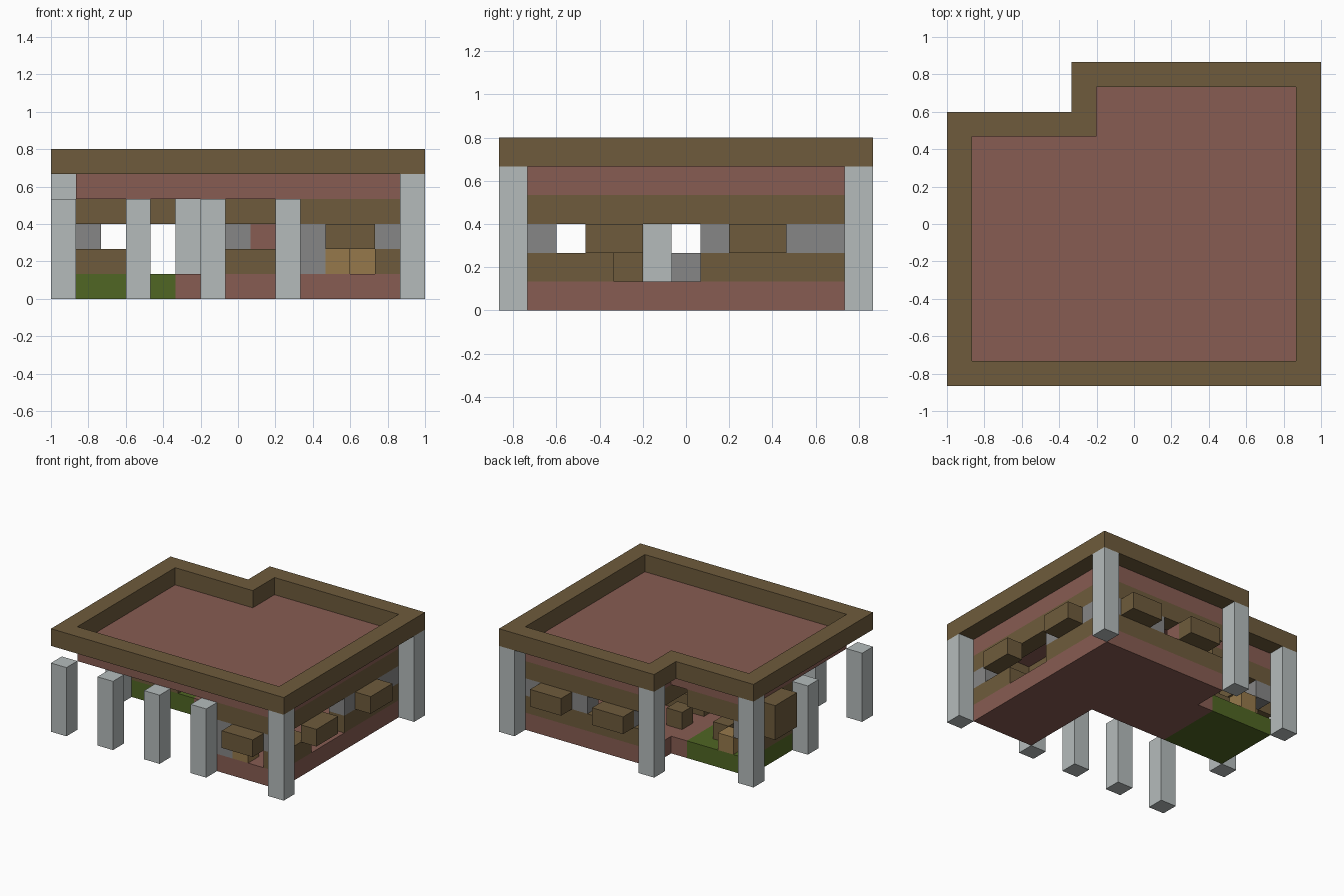
import bpy, bmesh
from mathutils import Vector

cube = bpy.data.objects.get("Cube")
if cube:
    bpy.data.objects.remove(cube)

U = 2 / 15                           # one building block
ORIGIN = Vector((-1, -6.5 * U, 0))


def material(name, rgb):
    m = bpy.data.materials.new(name)
    m.use_nodes = True
    m.diffuse_color = (*rgb, 1)
    m.node_tree.nodes["Principled BSDF"].inputs["Base Color"].default_value = (*rgb, 1)
    return m


BROWN = material("dark_wood", (0.156, 0.105, 0.045))
PINK = material("red_clay", (0.245, 0.107, 0.084))
PALE = material("pale_stone", (0.46, 0.50, 0.50))
GREY = material("grey_stone", (0.24, 0.24, 0.24))
TAN = material("light_wood", (0.305, 0.191, 0.071))
GREEN = material("grass", (0.08, 0.133, 0.017))


def span(x0, x1, y0, y1, z0, z1=None):
    """Set of block cells, ranges inclusive."""
    z1 = z0 if z1 is None else z1
    return {(x, y, z) for x in range(x0, x1 + 1)
            for y in range(y0, y1 + 1) for z in range(z0, z1 + 1)}


def build(name, mat, cells):
    """Outer skin of a set of block cells, with flat areas merged."""
    bm = bmesh.new()
    for cell in cells:
        for axis in range(3):
            for side in (0, 1):
                near = list(cell)
                near[axis] += 2 * side - 1
                if tuple(near) in cells:
                    continue
                a, b = (axis + 1) % 3, (axis + 2) % 3
                quad = []
                for da, db in ((0, 0), (1, 0), (1, 1), (0, 1)):
                    p = Vector(cell)
                    p[axis] += side
                    p[a] += da
                    p[b] += db
                    quad.append(bm.verts.new(ORIGIN + p * U))
                bm.faces.new(quad if side else quad[::-1])
    bmesh.ops.remove_doubles(bm, verts=bm.verts, dist=0.001)
    bmesh.ops.dissolve_limit(bm, angle_limit=0.01, verts=bm.verts, edges=bm.edges)
    mesh = bpy.data.meshes.new(name)
    bm.to_mesh(mesh)
    bm.free()
    mesh.materials.append(mat)
    obj = bpy.data.objects.new(name, mesh)
    bpy.context.collection.objects.link(obj)


# Roof: stepped rim around a sunken slab
outer = span(0, 14, 0, 10, 5) | span(5, 14, 11, 12, 5)
inner = span(1, 13, 1, 9, 5) | span(6, 13, 10, 11, 5)
build("roof_rim", BROWN, outer - inner)
build("roof_slab", PINK, {(x, y, 4) for x, y, z in inner})

# Ground: house floor and lawn
build("house_floor", PINK, span(5, 13, 6, 9, 0) | span(6, 13, 10, 11, 0)
      | span(10, 13, 1, 5, 0))
build("lawn", GREEN, span(1, 4, 6, 9, 0))

# Pillars: short porch ones and tall corner ones
for i, (x, y) in enumerate(((0, 0), (3, 0), (6, 0), (9, 0), (0, 5))):
    build(f"porch_pillar_{i + 1}", PALE, span(x, x, y, y, 0, 3))
for i, (x, y) in enumerate(((14, 0), (14, 12), (5, 12), (0, 10))):
    build(f"corner_pillar_{i + 1}", PALE, span(x, x, y, y, 0, 4))

# Beams along the top of the walls
build("house_beams", BROWN, span(13, 13, 1, 11, 3) | span(6, 13, 11, 11, 3)
      | span(6, 6, 6, 11, 3) | span(6, 10, 6, 6, 3)
      | span(10, 10, 1, 6, 3) | span(10, 13, 1, 1, 3))
build("garden_beams", BROWN, span(1, 4, 6, 6, 3) | span(1, 4, 9, 9, 3)
      | span(1, 1, 6, 9, 3))

# Low walls
build("east_low_wall", BROWN, span(13, 13, 1, 3, 1) | span(13, 13, 7, 11, 1)
      | span(6, 12, 11, 11, 1))
build("inner_low_wall", BROWN, span(10, 10, 2, 4, 1))
build("south_low_wall", BROWN, span(6, 8, 6, 6, 1))
build("west_low_wall", BROWN, span(6, 6, 8, 8, 1))
build("garden_low_wall", BROWN, span(1, 3, 6, 6, 1) | span(1, 1, 7, 8, 1))
build("garden_block", BROWN, span(3, 3, 8, 8, 1))

# Window awnings outside the walls
for name, cells in (("front", span(11, 12, 0, 0, 2)),
                    ("east_front", span(14, 14, 3, 4, 2)),
                    ("east_back", span(14, 14, 8, 9, 2)),
                    ("back_left", span(11, 12, 12, 12, 2)),
                    ("back_middle", span(7, 8, 12, 12, 2)),
                    ("west", span(0, 0, 7, 8, 2, 3))):
    build(name + "_awning", BROWN, cells)

# Grey stone posts between the windows
for i, (x, y, z0, z1) in enumerate(((10, 1, 1, 2), (13, 1, 2, 2), (13, 7, 2, 2),
                                    (13, 10, 2, 2), (13, 11, 2, 2), (10, 11, 2, 2),
                                    (7, 11, 2, 2), (1, 9, 2, 2), (9, 6, 1, 1))):
    build(f"grey_post_{i + 1}", GREY, span(x, x, y, y, z0, z1))

# Furniture
build("clay_block", PINK, span(8, 8, 11, 11, 2))
for i, (x, y) in enumerate(((11, 1), (12, 3), (2, 9))):
    build(f"crate_{i + 1}", TAN, span(x, x, y, y, 1))
